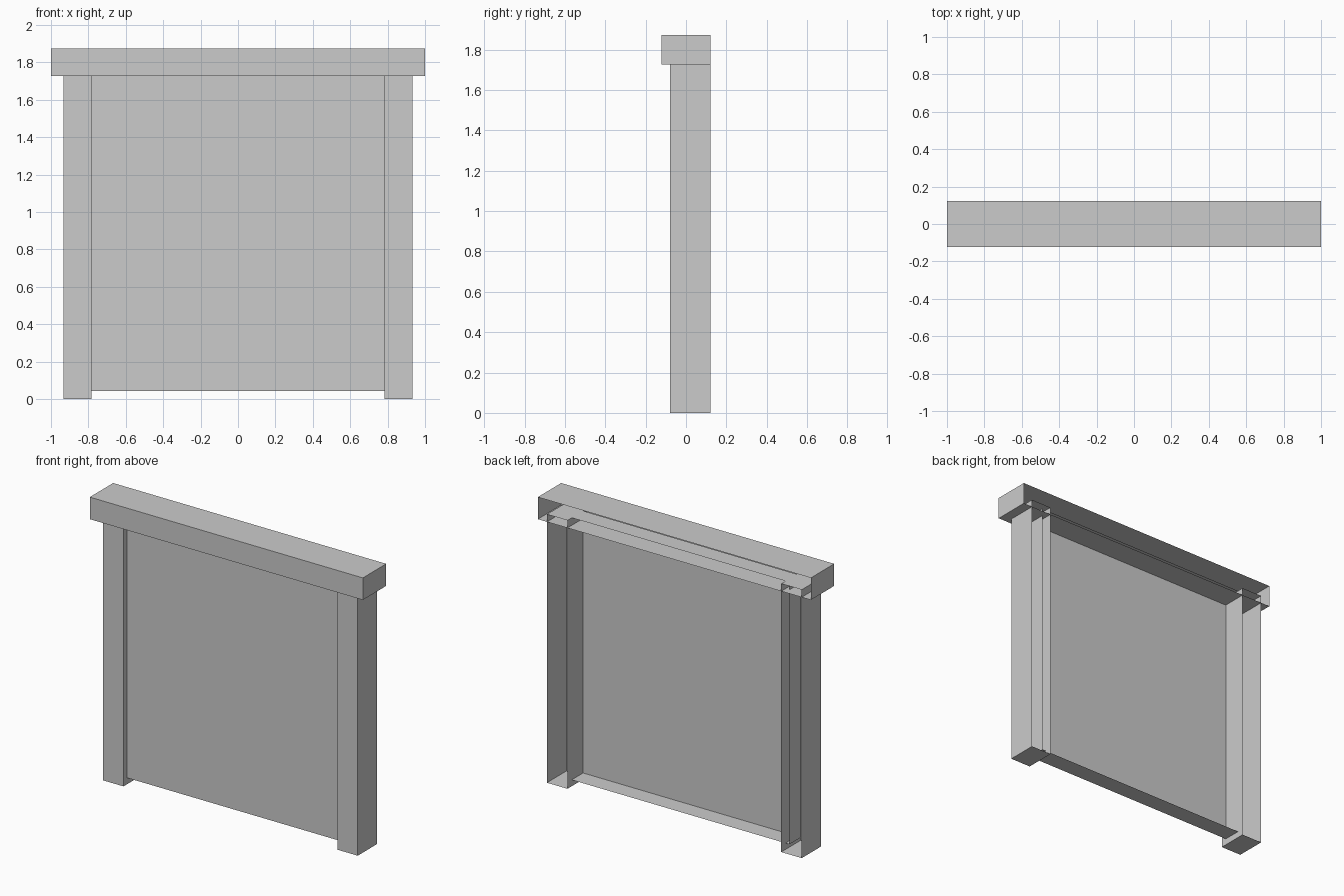
import bpy, bmesh

if "Cube" in bpy.data.objects:
    bpy.data.objects.remove(bpy.data.objects["Cube"])


def open_box(name, x, y, z):
    """Box spanning the given ranges, with its back (+y) face left open."""
    bm = bmesh.new()
    bmesh.ops.create_cube(bm, size=1)
    for v in bm.verts:
        v.co = [lo if c < 0 else hi for c, (lo, hi) in zip(v.co, (x, y, z))]
    bm.normal_update()
    back = [f for f in bm.faces if f.normal.y > 0.9]
    bmesh.ops.delete(bm, geom=back, context='FACES_ONLY')
    mesh = bpy.data.meshes.new(name)
    bm.to_mesh(mesh)
    bm.free()
    obj = bpy.data.objects.new(name, mesh)
    bpy.context.collection.objects.link(obj)
    return obj


BACK = 0.122
BEAM_BOTTOM, BEAM_TOP = 1.727, 1.873
TUCK = 1.777  # posts and panel run up inside the beam

# Top beam
open_box("top_beam", (-1, 1), (-BACK, BACK), (BEAM_BOTTOM, BEAM_TOP))

# Side posts
for side, x in (("left", (-0.933, -0.783)), ("right", (0.783, 0.933))):
    open_box(side + "_post", x, (-0.08, BACK), (0, TUCK))

# Recessed panel, its edges tucked into the posts
open_box("panel", (-0.812, 0.812), (-0.042, 0.077), (0.042, TUCK))
